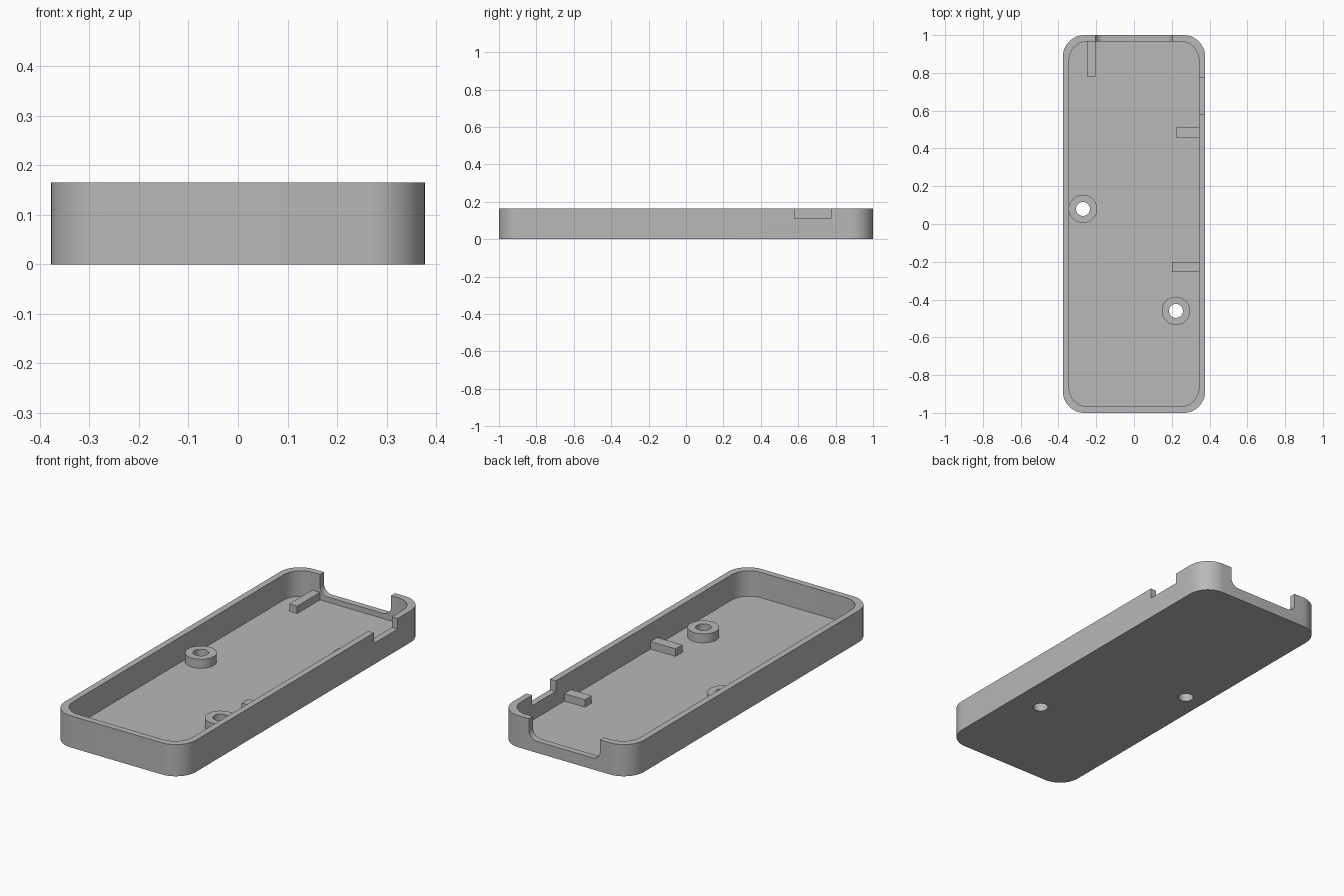
import bpy
import bmesh
from math import cos, sin, pi, radians
from mathutils import Matrix

cube = bpy.data.objects.get("Cube")
if cube:
    bpy.data.objects.remove(cube, do_unlink=True)

HALF_X, HALF_Y, HEIGHT = 0.377, 1.0, 0.165
WALL, FLOOR = 0.033, 0.033
OUTER_R, INNER_R = 0.115, 0.1

grey = bpy.data.materials.new("plain grey")
grey.use_nodes = True
colour = (0.48, 0.48, 0.48, 1)
grey.diffuse_color = colour
grey.node_tree.nodes["Principled BSDF"].inputs["Base Color"].default_value = colour


def rounded_rect(hx, hy, r, steps=12):
    """Counter-clockwise outline with rounded corners."""
    pts = []
    for i, (sx, sy) in enumerate([(1, 1), (-1, 1), (-1, -1), (1, -1)]):
        for k in range(steps + 1):
            a = (i + k / steps) * pi / 2
            pts.append((sx * (hx - r) + r * cos(a), sy * (hy - r) + r * sin(a)))
    return pts


def prism(name, outline, low, high, matrix=None):
    """Extrude a flat outline from low to high along z."""
    bm = bmesh.new()
    face = bm.faces.new([bm.verts.new((x, y, low)) for x, y in outline])
    top = bmesh.ops.extrude_face_region(bm, geom=[face])["geom"]
    verts = [v for v in top if isinstance(v, bmesh.types.BMVert)]
    bmesh.ops.translate(bm, verts=verts, vec=(0, 0, high - low))
    if matrix:
        bm.transform(matrix)
    bmesh.ops.recalc_face_normals(bm, faces=bm.faces)
    mesh = bpy.data.meshes.new(name)
    bm.to_mesh(mesh)
    bm.free()
    mesh.materials.append(grey)
    obj = bpy.data.objects.new(name, mesh)
    bpy.context.collection.objects.link(obj)
    return obj


def box(name, x0, x1, y0, y1, z0, z1):
    return prism(name, [(x0, y0), (x1, y0), (x1, y1), (x0, y1)], z0, z1)


def cylinder(name, x, y, r, z0, z1, sides=48):
    ring = [(x + r * cos(2 * pi * i / sides), y + r * sin(2 * pi * i / sides))
            for i in range(sides)]
    return prism(name, ring, z0, z1)


def activate(obj):
    bpy.ops.object.select_all(action="DESELECT")
    obj.select_set(True)
    bpy.context.view_layer.objects.active = obj


def cut(obj, cutter):
    """Subtract a cutter and discard it."""
    cutter.hide_render = True
    activate(obj)
    mod = obj.modifiers.new("cut", "BOOLEAN")
    mod.operation = "DIFFERENCE"
    mod.solver = "EXACT"
    mod.object = cutter
    bpy.ops.object.modifier_apply(modifier=mod.name)
    bpy.data.objects.remove(cutter, do_unlink=True)


def smooth(obj):
    activate(obj)
    bpy.ops.object.shade_smooth_by_angle(angle=radians(30))


# Open tray with rounded corners
tray = prism("tray", rounded_rect(HALF_X, HALF_Y, OUTER_R), 0, HEIGHT)
cut(tray, prism("cavity", rounded_rect(HALF_X - WALL, HALF_Y - WALL, INNER_R),
                FLOOR, HEIGHT + 0.1))

# Back opening with rounded lower corners, and the square side notch
on_edge = Matrix.Translation((0, 0, 0.21)) @ Matrix.Rotation(pi / 2, 4, "X")
cut(tray, prism("back_opening", rounded_rect(0.205, 0.15, 0.045),
                -HALF_Y - 0.1, -HALF_Y + WALL + 0.02, on_edge))
cut(tray, box("side_notch", HALF_X - WALL - 0.02, HALF_X + 0.1,
              0.58, 0.775, 0.11, HEIGHT + 0.1))

# Screw bosses with holes through the floor
for name, x, y in [("right_boss", -0.27, 0.08), ("left_boss", 0.222, -0.46)]:
    boss = cylinder(name, x, y, 0.075, FLOOR, FLOOR + 0.047)
    for part in (boss, tray):
        cut(part, cylinder("screw_hole", x, y, 0.037, -0.1, 0.3))
    smooth(boss)
smooth(tray)

# Locating ribs on the floor
RIB_TOP = FLOOR + 0.039
box("back_rib", -0.25, -0.205, 0.78, HALF_Y - WALL, FLOOR, RIB_TOP)
box("side_rib_back", 0.225, HALF_X - WALL, 0.455, 0.51, FLOOR, RIB_TOP)
box("side_rib_front", 0.2, HALF_X - WALL, -0.255, -0.2, FLOOR, RIB_TOP)
